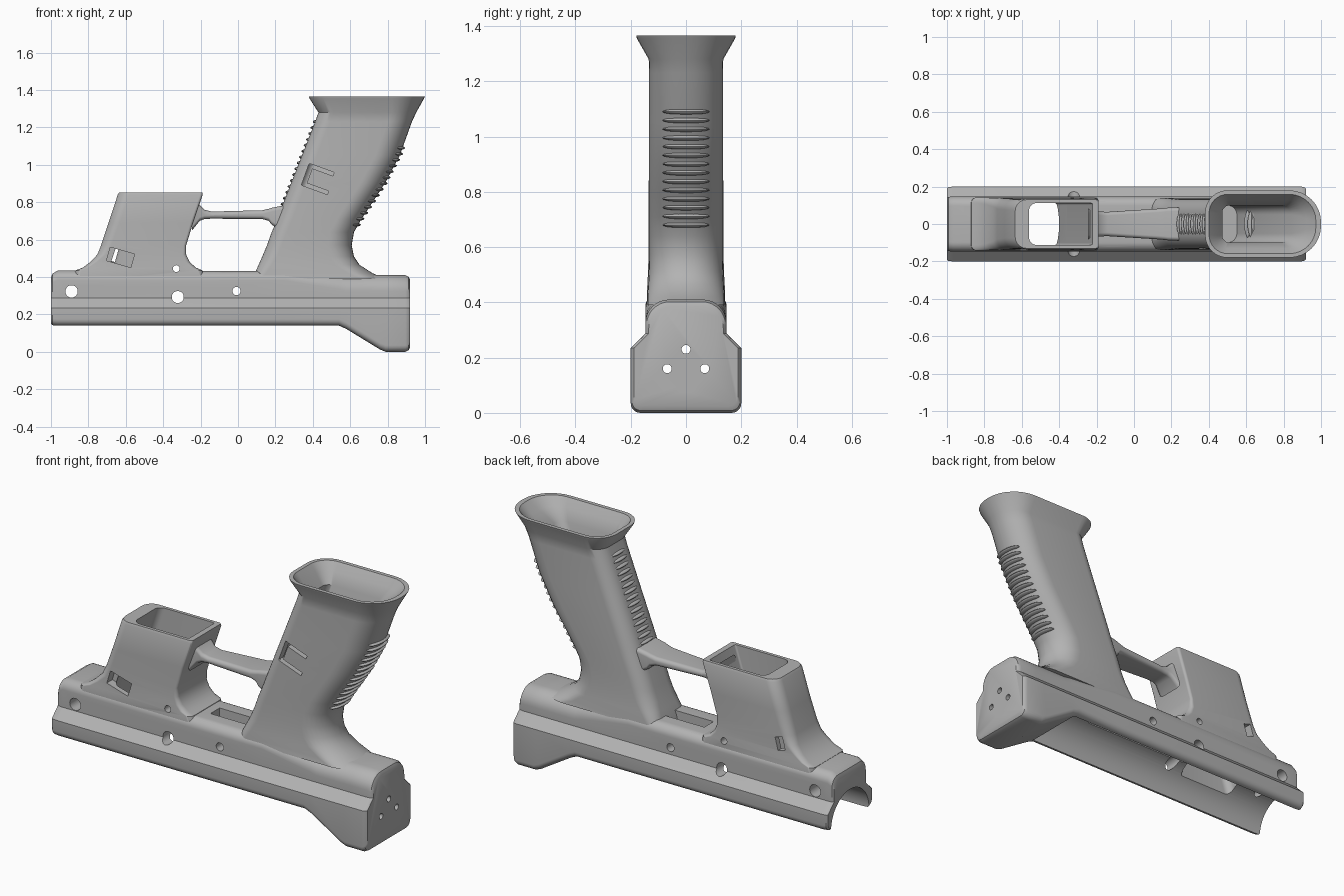
import bpy, bmesh, math
from math import sin, cos, pi
from mathutils import Matrix

if "Cube" in bpy.data.objects:
    bpy.data.objects.remove(bpy.data.objects["Cube"])

grey = bpy.data.materials.new("plain grey")
grey.use_nodes = True
grey.diffuse_color = (0.45, 0.45, 0.45, 1)
grey.node_tree.nodes["Principled BSDF"].inputs["Base Color"].default_value = (0.45, 0.45, 0.45, 1)
helpers = []


def finish(bm, name, helper=False):
    bmesh.ops.recalc_face_normals(bm, faces=bm.faces)
    mesh = bpy.data.meshes.new(name)
    bm.to_mesh(mesh)
    bm.free()
    mesh.materials.append(grey)
    ob = bpy.data.objects.new(name, mesh)
    bpy.context.collection.objects.link(ob)
    if helper:
        ob.hide_render = True
        helpers.append(ob)
    return ob


def loft(name, rings, helper=False):
    """Skin a list of equal-length point rings and cap both ends."""
    bm = bmesh.new()
    loops = [[bm.verts.new(p) for p in ring] for ring in rings]
    n = len(loops[0])
    for a, b in zip(loops, loops[1:]):
        for i in range(n):
            j = (i + 1) % n
            bm.faces.new((a[i], a[j], b[j], b[i]))
    bm.faces.new(loops[0])
    bm.faces.new(loops[-1])
    return finish(bm, name, helper)


def arc(cx, cy, rx, ry, a0, a1, n=8):
    steps = [math.radians(a0 + (a1 - a0) * i / n) for i in range(n + 1)]
    return [(cx + rx * cos(a), cy + ry * sin(a)) for a in steps]


def round_rect(u0, u1, h, r0, r1):
    """Rectangle u0..u1 by -h..h with own corner radius at each end."""
    return (arc(u1 - r1, h - r1, r1, r1, 90, 0) + arc(u1 - r1, r1 - h, r1, r1, 0, -90)
            + arc(u0 + r0, r0 - h, r0, r0, 270, 180) + arc(u0 + r0, h - r0, r0, r0, 180, 90))


def column(name, levels, helper=False):
    """Upright loft; levels are (z, x0, x1, half width, front radius, back radius)."""
    return loft(name, [[(u, v, z) for u, v in round_rect(*s)] for z, *s in levels], helper)


def rod(name, axis, centre, r, length, sides=32):
    bm = bmesh.new()
    bmesh.ops.create_cone(bm, cap_ends=True, segments=sides, radius1=r, radius2=r, depth=length)
    rot = Matrix.Rotation(pi / 2, 4, 'Y' if axis == 'X' else 'X')
    bm.transform(Matrix.Translation(centre) @ rot)
    return finish(bm, name, True)


def box(name, centre, size, tilt=0):
    bm = bmesh.new()
    bmesh.ops.create_cube(bm, size=1)
    bm.transform(Matrix.Translation(centre) @ Matrix.Rotation(math.radians(tilt), 4, 'Y')
                 @ Matrix.Diagonal((*size, 1)))
    return finish(bm, name, True)


def cut(ob, cutters):
    bpy.context.view_layer.objects.active = ob
    for c in cutters:
        mod = ob.modifiers.new("cut", 'BOOLEAN')
        mod.operation, mod.solver, mod.object = 'DIFFERENCE', 'EXACT', c
        bpy.ops.object.modifier_apply(modifier=mod.name)


# Long body: stepped section swept along x
def body_section(x, bottom, top, r, inset):
    w, n = 0.2 - inset, 0.147 - inset
    half = (arc(w - 0.035, bottom + 0.035, 0.035, 0.035, -90, 0, 5)
            + [(w, 0.235), (n, 0.287)] + arc(n - r, top - r, r, r, 0, 90))
    return [(x, y, z) for y, z in half] + [(x, -y, z) for y, z in reversed(half)]


body = loft("main_body", [body_section(*s) for s in (
    (-1, 0.15, 0.395, 0.05, 0.008), (-0.992, 0.142, 0.418, 0.05, 0.002),
    (-0.965, 0.14, 0.434, 0.05, 0), (0.25, 0.14, 0.432, 0.05, 0),
    (0.54, 0.14, 0.415, 0.08, 0), (0.58, 0.122, 0.41, 0.085, 0),
    (0.76, 0.012, 0.41, 0.085, 0), (0.79, 0, 0.41, 0.085, 0),
    (0.895, 0, 0.41, 0.085, 0), (0.912, 0.008, 0.402, 0.085, 0.004),
    (0.92, 0.024, 0.385, 0.08, 0.012))])

# Rear grip with flared mouth
GRIP = ((0.39, 0.08, 0.79, 0.14, 0.05, 0.13), (0.42, 0.09, 0.72, 0.14, 0.06, 0.13),
        (0.465, 0.11, 0.65, 0.137, 0.07, 0.13), (0.51, 0.13, 0.62, 0.135, 0.08, 0.13),
        (0.57, 0.155, 0.608, 0.133, 0.08, 0.13), (0.64, 0.18, 0.62, 0.133, 0.08, 0.13),
        (0.71, 0.21, 0.66, 0.133, 0.08, 0.13), (0.79, 0.24, 0.713, 0.133, 0.08, 0.13),
        (0.9, 0.283, 0.785, 0.133, 0.08, 0.13), (1.05, 0.342, 0.865, 0.133, 0.08, 0.13),
        (1.23, 0.412, 0.93, 0.133, 0.08, 0.13), (1.28, 0.43, 0.953, 0.135, 0.08, 0.13),
        (1.355, 0.382, 0.995, 0.178, 0.12, 0.17), (1.365, 0.38, 1.0, 0.18, 0.12, 0.17))
grip = column("grip", GRIP)
grip_hollow = column("grip_hollow", (
    (0.52, 0.185, 0.55, 0.1, 0.04, 0.05), (1.26, 0.472, 0.84, 0.1, 0.04, 0.05),
    (1.32, 0.435, 0.92, 0.13, 0.07, 0.1), (1.38, 0.39, 0.99, 0.168, 0.11, 0.155)), True)

# Front housing
housing = column("front_housing", (
    (0.37, -0.88, -0.17, 0.14, 0.03, 0.03), (0.435, -0.87, -0.19, 0.142, 0.03, 0.03),
    (0.45, -0.83, -0.225, 0.141, 0.03, 0.03), (0.48, -0.79, -0.258, 0.139, 0.035, 0.025),
    (0.52, -0.752, -0.277, 0.137, 0.045, 0.02), (0.57, -0.732, -0.277, 0.136, 0.055, 0.015),
    (0.69, -0.692, -0.24, 0.135, 0.06, 0.015), (0.84, -0.643, -0.189, 0.135, 0.06, 0.015),
    (0.852, -0.635, -0.19, 0.13, 0.06, 0.015)))
housing_hollow = column("housing_hollow", (
    (0.2, -0.775, -0.435, 0.112, 0.04, 0.01), (0.87, -0.555, -0.215, 0.112, 0.04, 0.01)), True)

# Bridge bar between housing and grip
bar = loft("bridge_bar", [
    [(x, v, u) for u, v in round_rect(z0, z1, h, 0.02, 0.02)] for x, z0, z1, h in (
        (-0.245, 0.65, 0.82, 0.08), (-0.205, 0.7, 0.785, 0.07), (-0.18, 0.71, 0.76, 0.066),
        (-0.14, 0.712, 0.75, 0.065), (0.13, 0.71, 0.757, 0.082), (0.165, 0.7, 0.765, 0.085),
        (0.18, 0.68, 0.77, 0.087), (0.28, 0.62, 0.79, 0.09))])

# Round channel, slots and drilled holes
channel = rod("channel_cutter", 'X', (-0.27, 0, 0.14), 0.165, 1.66, 64)
slots = [box("long_slot", (-0.055, 0, 0.28), (0.65, 0.1, 0.18)),
         box("top_slot", (-0.01, 0, 0.4), (0.26, 0.08, 0.3))]
side_holes = [rod("side_hole", 'Y', (x, 0, z), r, 1) for x, z, r in (
    (-0.89, 0.323, 0.033), (-0.322, 0.293, 0.032), (-0.008, 0.325, 0.022), (-0.33, 0.445, 0.018))]
end_holes = [rod("end_hole", 'X', (0.7, y, z), r, 0.6) for y, z, r in (
    (0, 0.105, 0.03), (-0.068, 0.16, 0.016), (0.068, 0.16, 0.016), (0, 0.23, 0.016))]
windows = [box("right_window", (-0.628, -0.14, 0.505), (0.135, 0.1, 0.075), 16),
           box("left_window", (-0.67, 0.14, 0.52), (0.045, 0.1, 0.07), 16)]
# Three slits leave a small tab in the grip side
slits = [box("tab_slit", (x, -0.12, z), size, 20) for x, z, size in (
    (0.447, 0.973, (0.135, 0.1, 0.02)), (0.413, 0.875, (0.145, 0.1, 0.02)),
    (0.371, 0.945, (0.024, 0.1, 0.12)))]

cut(body, [channel, housing_hollow] + slots + side_holes + end_holes + windows)
cut(housing, [housing_hollow, side_holes[-1]] + windows)
cut(grip, [grip_hollow] + slits)


# Rows of grip ribs, placed on the outline of the grip
def edge_x(z, k):
    for a, b in zip(GRIP, GRIP[1:]):
        if a[0] <= z <= b[0]:
            return a[k] + (b[k] - a[k]) * (z - a[0]) / (b[0] - a[0])


def ribs(name, k, z0, z1, count, offset, size):
    bm = bmesh.new()
    for i in range(count):
        z = z0 + (z1 - z0) * i / (count - 1)
        place = Matrix.Translation((edge_x(z, k) + offset, 0, z))
        bmesh.ops.create_uvsphere(bm, u_segments=24, v_segments=10, radius=1,
                                  matrix=place @ Matrix.Diagonal((*size, 1)))
    return finish(bm, name)


back_ribs = ribs("back_ribs", 2, 0.68, 1.09, 14, -0.02, (0.034, 0.085, 0.011))
front_ribs = ribs("front_ribs", 1, 0.79, 1.23, 15, 0.01, (0.022, 0.065, 0.01))

# Clean up cutters and shade
for h in helpers:
    bpy.data.objects.remove(h)
bpy.ops.object.select_all(action='DESELECT')
for ob in (body, grip, housing, bar, back_ribs, front_ribs):
    ob.select_set(True)
    bpy.context.view_layer.objects.active = ob
bpy.ops.object.shade_smooth_by_angle(angle=math.radians(32))
